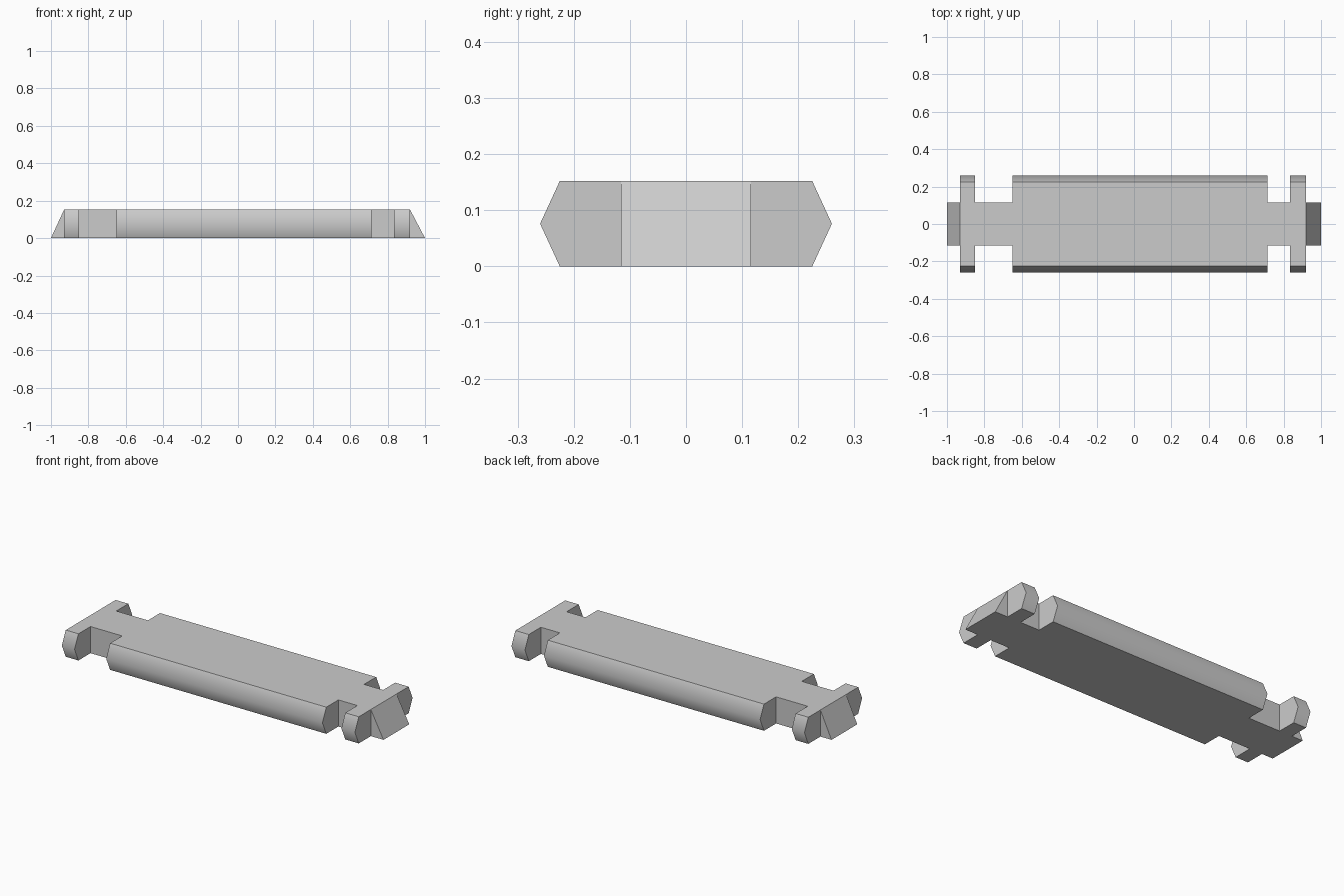
import bpy, bmesh, math

cube = bpy.data.objects.get("Cube")
if cube:
    bpy.data.objects.remove(cube, do_unlink=True)

HEIGHT = 0.152
NECK = 0.116      # half width of the central spine
SHOULDER = 0.225  # half width of the lobes at top and bottom
RIDGE = 0.26      # half width of the lobes at mid height

grey = bpy.data.materials.new("light_grey")
grey.use_nodes = True
color = (0.6, 0.6, 0.6, 1)
grey.diffuse_color = color
grey.node_tree.nodes["Principled BSDF"].inputs["Base Color"].default_value = color

bm = bmesh.new()


def quad_strip(a, b):
    """Join two open rows of vertices with quads."""
    for i in range(len(a) - 1):
        bm.faces.new((a[i], a[i + 1], b[i + 1], b[i]))


# Spine: bottom and top faces, with side walls only along the necks
stations = [-0.93, -0.85, -0.65, 0.715, 0.835, 0.92]
rings = [{(s, z): bm.verts.new((x, s * NECK, z)) for s in (-1, 1) for z in (0, HEIGHT)}
         for x in stations]
for i, (r, q) in enumerate(zip(rings, rings[1:])):
    for z in (0, HEIGHT):
        quad_strip([r[-1, z], r[1, z]], [q[-1, z], q[1, z]])
    for s in (-1, 1):
        if i % 2:
            quad_strip([r[s, 0], r[s, HEIGHT]], [q[s, 0], q[s, HEIGHT]])
            continue
        # Side lobes of the body and of both end flanges
        rows = []
        for ring, x in ((r, stations[i]), (q, stations[i + 1])):
            outer = [bm.verts.new((x, s * y, z)) for y, z in
                     ((SHOULDER, 0), (RIDGE, HEIGHT / 2), (SHOULDER, HEIGHT))]
            rows.append([ring[s, 0], *outer, ring[s, HEIGHT]])
            bm.faces.new(rows[-1])
        quad_strip(*rows)

# Wedge-shaped end tips
for ring, x in ((rings[0], -1), (rings[-1], 1)):
    tip = [bm.verts.new((x, s * NECK, 0)) for s in (-1, 1)]
    for z in (0, HEIGHT):
        quad_strip([ring[-1, z], ring[1, z]], tip)
    for s, t in zip((-1, 1), tip):
        bm.faces.new((ring[s, 0], ring[s, HEIGHT], t))

bmesh.ops.recalc_face_normals(bm, faces=bm.faces)
mesh = bpy.data.meshes.new("notched_bar")
bm.to_mesh(mesh)
bm.free()
mesh.materials.append(grey)
bar = bpy.data.objects.new("notched_bar", mesh)
bpy.context.collection.objects.link(bar)

# Rounded-looking flanks, crisp everywhere else
bpy.ops.object.select_all(action="DESELECT")
bar.select_set(True)
bpy.context.view_layer.objects.active = bar
bpy.ops.object.shade_smooth_by_angle(angle=math.radians(57))
